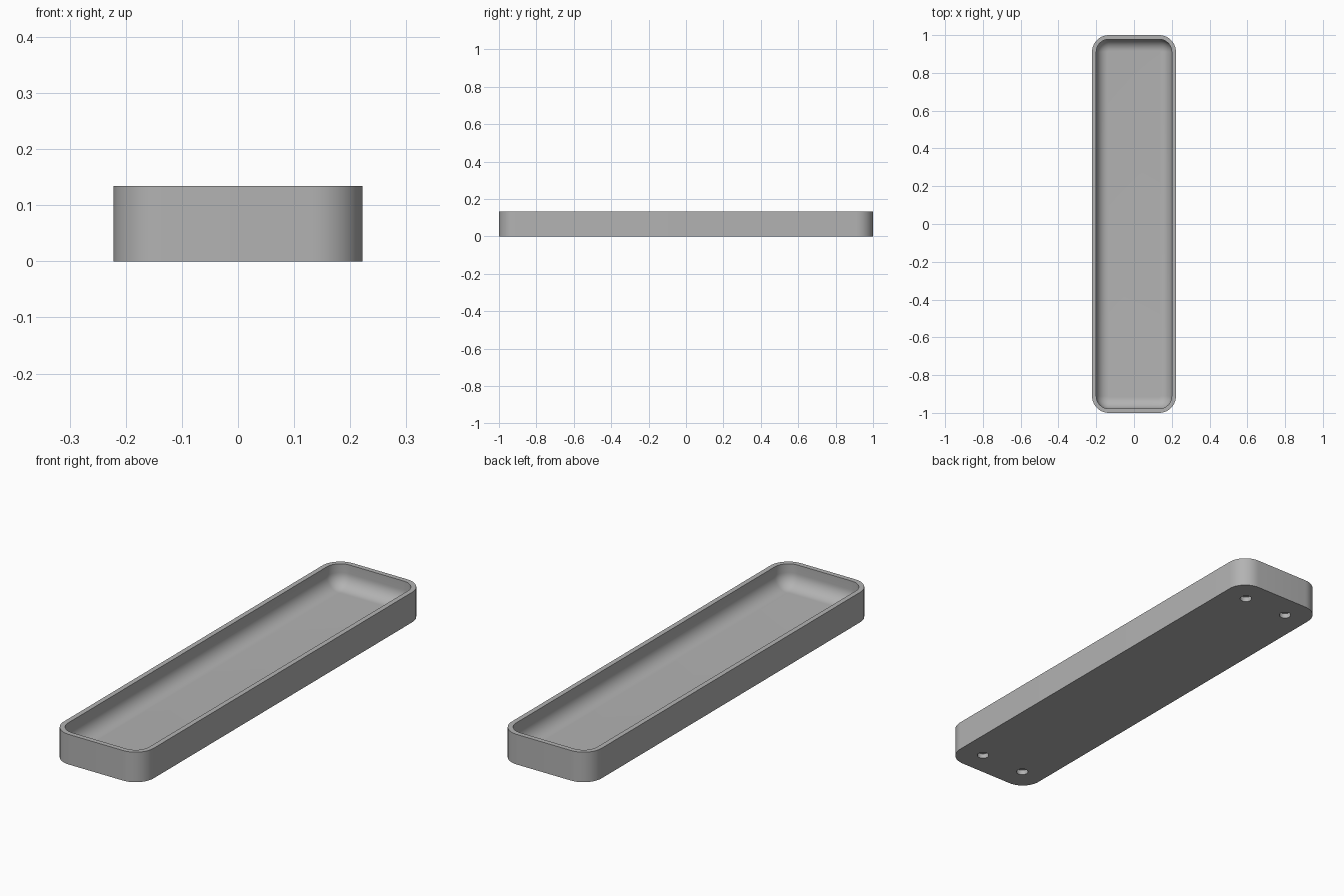
import bpy, bmesh
from math import sin, cos, pi

cube = bpy.data.objects.get("Cube")
if cube:
    bpy.data.objects.remove(cube, do_unlink=True)

W, L, H = 0.222, 1.0, 0.134    # half width, half length, height
WALL, FLOOR = 0.022, 0.033
R_OUT, FILLET = 0.089, 0.062
HOLE_R, HOLE_DEPTH = 0.025, 0.022
STEPS = 12

grey = bpy.data.materials.new("plain grey")
grey.use_nodes = True
colour = (0.45, 0.45, 0.45, 1)
grey.diffuse_color = colour
grey.node_tree.nodes["Principled BSDF"].inputs["Base Color"].default_value = colour


def ring(bm, inset, z):
    """Rounded rectangle of vertices, inset from the outer outline."""
    r = R_OUT - inset
    verts = []
    for q, (sx, sy) in enumerate([(1, 1), (-1, 1), (-1, -1), (1, -1)]):
        for i in range(STEPS + 1):
            a = (q + i / STEPS) * pi / 2
            verts.append(bm.verts.new((sx * (W - R_OUT) + r * cos(a),
                                       sy * (L - R_OUT) + r * sin(a), z)))
    return verts


def finish(bm, name):
    bmesh.ops.recalc_face_normals(bm, faces=bm.faces)
    mesh = bpy.data.meshes.new(name)
    bm.to_mesh(mesh)
    bm.free()
    mesh.materials.append(grey)
    ob = bpy.data.objects.new(name, mesh)
    bpy.context.collection.objects.link(ob)
    return ob


# Tray: outer wall, flat rim, inner wall and rounded transition to the floor
bm = bmesh.new()
levels = [(0, 0), (0, H), (WALL, H)]
for i in range(STEPS + 1):
    a = i / STEPS * pi / 2
    levels.append((WALL + FILLET * (1 - cos(a)), FLOOR + FILLET * (1 - sin(a))))
rings = [ring(bm, *lv) for lv in levels]
for lo, hi in zip(rings, rings[1:]):
    n = len(lo)
    for i in range(n):
        j = (i + 1) % n
        bm.faces.new((lo[i], lo[j], hi[j], hi[i]))
bm.faces.new(rings[0])
bm.faces.new(rings[-1])
tray = finish(bm, "tray")

# Four shallow round recesses in the underside
bm = bmesh.new()
for sx in (-1, 1):
    for sy in (-1, 1):
        made = bmesh.ops.create_cone(bm, cap_ends=True, segments=32, radius1=HOLE_R,
                                     radius2=HOLE_R, depth=2 * HOLE_DEPTH)
        bmesh.ops.translate(bm, verts=made["verts"], vec=(sx * 0.111, sy * 0.889, 0))
cutter = finish(bm, "recess_cutter")
cutter.hide_render = True
cutter.hide_viewport = True

cut = tray.modifiers.new("recesses", "BOOLEAN")
cut.operation = "DIFFERENCE"
cut.solver = "EXACT"
cut.object = cutter

# Bake the cut, then smooth the rounded surfaces
bpy.context.view_layer.update()
depsgraph = bpy.context.evaluated_depsgraph_get()
baked = bpy.data.meshes.new_from_object(tray.evaluated_get(depsgraph))
tray.modifiers.clear()
tray.data = baked
bpy.data.objects.remove(cutter, do_unlink=True)

bpy.ops.object.select_all(action="DESELECT")
tray.select_set(True)
bpy.context.view_layer.objects.active = tray
bpy.ops.object.shade_smooth_by_angle(angle=pi / 6)
